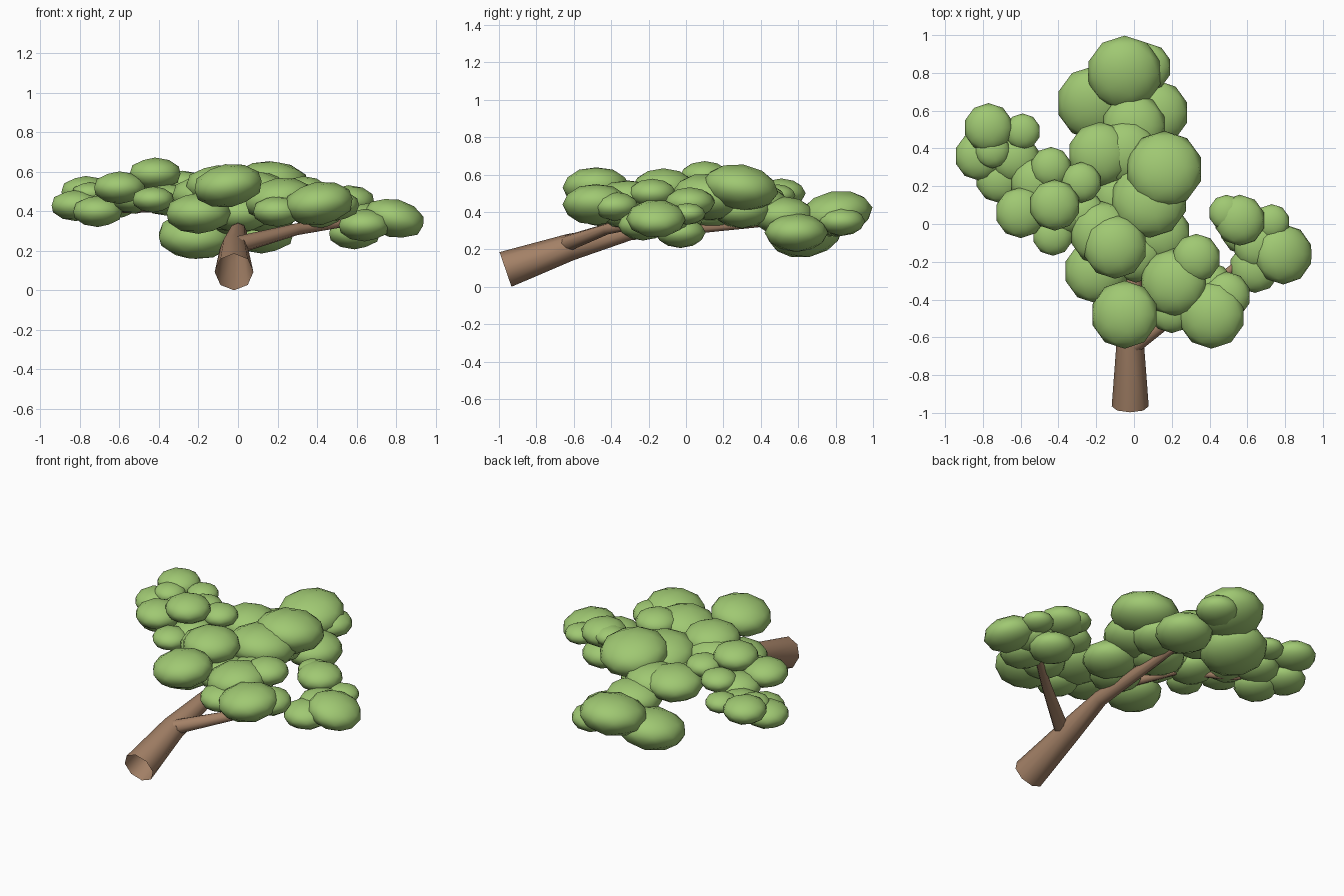
import bpy
import math

cube = bpy.data.objects.get("Cube")
if cube:
    bpy.data.objects.remove(cube, do_unlink=True)


def material(name, colour):
    mat = bpy.data.materials.new(name)
    mat.use_nodes = True
    mat.diffuse_color = (*colour, 1)
    shader = mat.node_tree.nodes["Principled BSDF"]
    shader.inputs["Base Color"].default_value = (*colour, 1)
    return mat


bark = material("bark brown", (0.37, 0.22, 0.135))
leaf = material("leaf green", (0.35, 0.58, 0.17))


def limb(name, thick, thin, path):
    """Open eight-sided tube along a path, tapering evenly from thick to thin."""
    curve = bpy.data.curves.new(name, 'CURVE')
    curve.dimensions = '3D'
    curve.bevel_depth = 1
    curve.bevel_resolution = 2
    spline = curve.splines.new('POLY')
    last = len(path) - 1
    spline.points.add(last)
    for i, (point, place) in enumerate(zip(spline.points, path)):
        point.co = (*place, 1)
        point.radius = thick + (thin - thick) * i / last
    obj = bpy.data.objects.new(name, curve)
    bpy.context.collection.objects.link(obj)
    bpy.ops.object.select_all(action='DESELECT')
    obj.select_set(True)
    bpy.context.view_layer.objects.active = obj
    bpy.ops.object.convert(target='MESH')
    obj = bpy.context.object
    obj.data.materials.clear()
    obj.data.materials.append(bark)
    bpy.ops.object.shade_smooth_by_angle(angle=math.radians(50))


def leaves(name, radius, centres, pitch=0, roll=0):
    """Group of equal flattened low-poly balls sharing one tilt in degrees."""
    for i, centre in enumerate(centres, 1):
        bpy.ops.mesh.primitive_ico_sphere_add(subdivisions=2, radius=radius, location=centre)
        obj = bpy.context.object
        obj.name = f"{name}_{i}"
        obj.scale.z = 0.61
        obj.rotation_euler = (math.radians(pitch), math.radians(roll), 0)
        obj.data.materials.append(leaf)
        bpy.ops.object.shade_smooth()


# Woody limbs
limb("main_limb", 0.098, 0.02,
     [(-0.02, -0.965, 0.093), (-0.02, -0.62, 0.212), (0, -0.3, 0.295), (0, 0.5, 0.35)])
limb("left_limb", 0.045, 0.015,
     [(0, -0.64, 0.23), (0.3, -0.42, 0.31), (0.62, -0.15, 0.35)])
limb("right_limb", 0.035, 0.012,
     [(0, -0.2, 0.33), (-0.28, 0.05, 0.43), (-0.55, 0.22, 0.41), (-0.75, 0.4, 0.42)])

# Foliage along the main limb
leaves("tip_leaves", 0.2, [(-0.05, 0.8, 0.39), (-0.21, 0.64, 0.28)], pitch=10)
leaves("crown_leaves", 0.205, [(0.16, 0.29, 0.53), (0.08, 0.13, 0.48)], pitch=-8)
leaves("middle_leaves", 0.17,
       [(0.12, 0.59, 0.29), (0, 0.52, 0.38), (-0.18, 0.37, 0.46), (-0.04, 0.38, 0.44),
        (-0.1, -0.12, 0.53), (-0.17, -0.05, 0.48), (-0.2, -0.25, 0.39)])
leaves("under_leaves", 0.16,
       [(0.01, -0.15, 0.39), (0.14, -0.05, 0.39), (-0.06, 0.14, 0.4), (0.06, 0.3, 0.41)])
leaves("front_leaves", 0.18,
       [(-0.05, -0.48, 0.53), (0.21, -0.31, 0.46), (0.41, -0.48, 0.44)], roll=-8)
leaves("filler_leaves", 0.128,
       [(0.07, 0.83, 0.35), (0.49, -0.38, 0.43), (0.33, -0.18, 0.5),
        (0.2, -0.45, 0.4), (0.4, -0.33, 0.39)])

# Foliage on the left limb
leaves("left_leaves", 0.135,
       [(0.56, 0.02, 0.45), (0.64, -0.23, 0.33), (0.59, -0.03, 0.29), (0.66, -0.11, 0.36)])
leaves("left_small_leaves", 0.095, [(0.73, 0.01, 0.39), (0.49, 0.06, 0.46)])
leaves("left_end_leaves", 0.16, [(0.79, -0.16, 0.365)], roll=14)

# Foliage on the right limb
leaves("right_leaves", 0.13,
       [(-0.77, 0.51, 0.5), (-0.82, 0.36, 0.43), (-0.63, 0.35, 0.44), (-0.71, 0.24, 0.4)])
leaves("right_small_leaves", 0.095, [(-0.59, 0.49, 0.49), (-0.75, 0.39, 0.49)])
leaves("inner_leaves", 0.135,
       [(-0.42, 0.1, 0.59), (-0.6, 0.06, 0.52), (-0.52, 0.22, 0.47), (-0.36, 0.08, 0.46)])
leaves("inner_small_leaves", 0.108,
       [(-0.43, -0.06, 0.46), (-0.44, 0.3, 0.52), (-0.28, 0.22, 0.54), (-0.26, 0.06, 0.47)])
